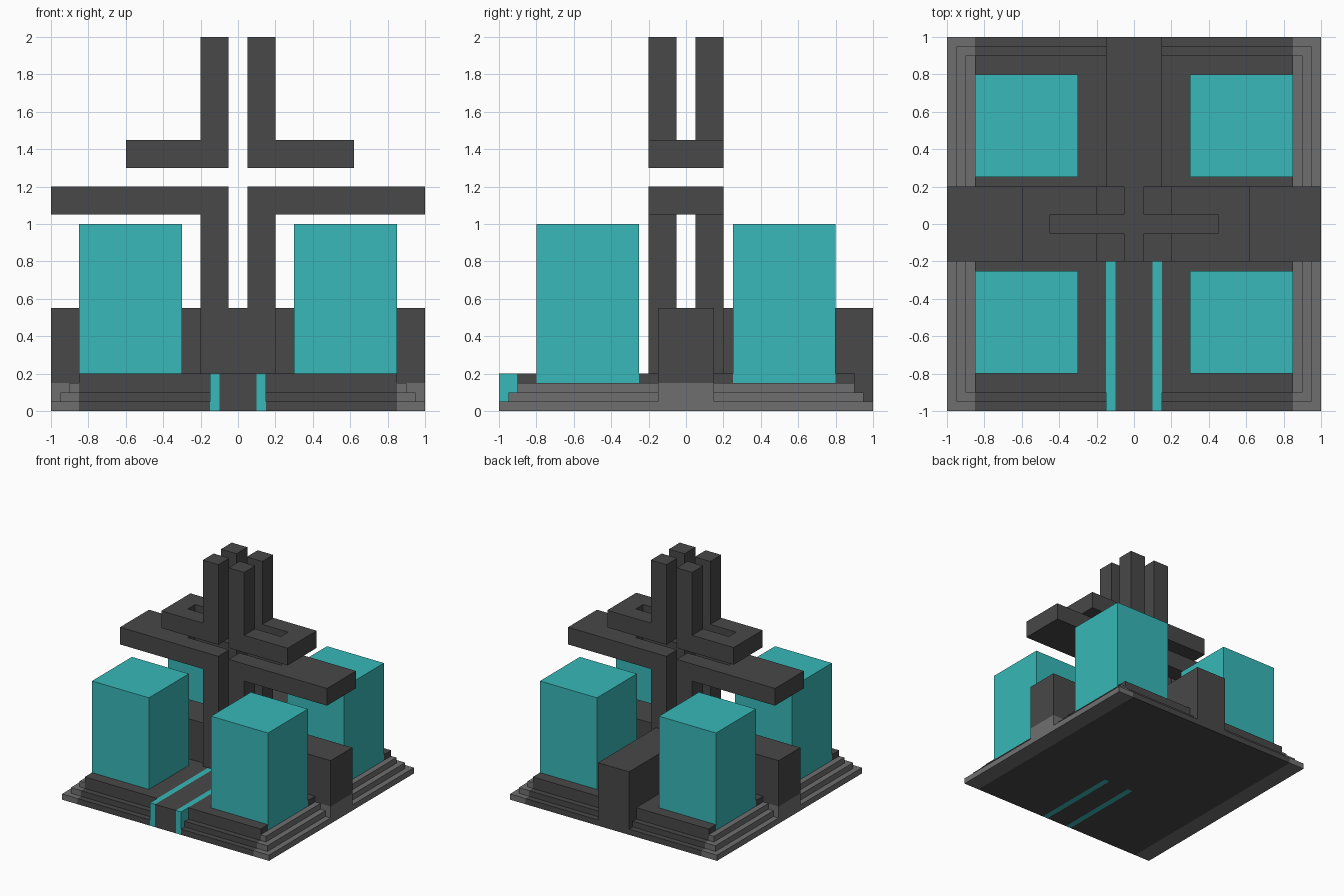
import bpy, bmesh

cube = bpy.data.objects.get("Cube")
if cube:
    bpy.data.objects.remove(cube, do_unlink=True)


def material(name, rgb):
    m = bpy.data.materials.new(name)
    m.use_nodes = True
    color = (*rgb, 1.0)
    m.diffuse_color = color
    bsdf = next(n for n in m.node_tree.nodes if n.type == 'BSDF_PRINCIPLED')
    bsdf.inputs["Base Color"].default_value = color
    return m


DARK = material("dark_grey", (0.065, 0.065, 0.065))
LIGHT = material("light_grey", (0.159, 0.159, 0.159))
TEAL = material("teal", (0.04, 0.479, 0.479))


def prism(name, outline, z0, z1, mat):
    """Extrude a plan outline from z0 up to z1."""
    bm = bmesh.new()
    face = bm.faces.new([bm.verts.new((x, y, z0)) for x, y in outline])
    ext = bmesh.ops.extrude_face_region(bm, geom=[face], use_keep_orig=True)
    top = [v for v in ext["geom"] if isinstance(v, bmesh.types.BMVert)]
    bmesh.ops.translate(bm, verts=top, vec=(0, 0, z1 - z0))
    bmesh.ops.recalc_face_normals(bm, faces=bm.faces[:])
    mesh = bpy.data.meshes.new(name)
    bm.to_mesh(mesh)
    bm.free()
    mesh.materials.append(mat)
    ob = bpy.data.objects.new(name, mesh)
    bpy.context.collection.objects.link(ob)
    return ob


def box(name, x0, x1, y0, y1, z0, z1, mat):
    return prism(name, [(x0, y0), (x1, y0), (x1, y1), (x0, y1)], z0, z1, mat)


for side, s in (("left", 1), ("right", -1)):
    # Stepped base: dark middle with light outer strips
    for i, half in enumerate((1.0, 0.95, 0.9)):
        z0, z1 = i * 0.05, (i + 1) * 0.05
        box(f"{side}_step_{i + 1}", s * 0.15, s * 0.85, -half, half, z0, z1, DARK)
        box(f"{side}_step_edge_{i + 1}", s * 0.85, s * half, -half, half, z0, z1, LIGHT)

    # Top terrace, laid around the tower footings
    box(f"{side}_terrace_inner", s * 0.15, s * 0.3, -0.9, 0.9, 0.15, 0.2, DARK)
    for part, y0, y1 in (("front", -0.9, -0.8), ("middle", -0.25, 0.25), ("back", 0.8, 0.9)):
        box(f"{side}_terrace_{part}", s * 0.3, s * 0.85, y0, y1, 0.15, 0.2, DARK)

    # Side wall on a light footing
    box(f"{side}_wall_footing", s * 0.85, s * 1.0, -0.15, 0.15, 0, 0.15, LIGHT)
    box(f"{side}_wall", s * 0.15, s * 1.0, -0.15, 0.15, 0.15, 0.55, DARK)

    # Corner towers and central posts
    for end, t in (("front", -1), ("back", 1)):
        box(f"{end}_{side}_tower", s * 0.3, s * 0.85, t * 0.25, t * 0.8, 0.15, 1.0, TEAL)
        for level, z0, z1 in (("lower", 0.55, 1.05), ("upper", 1.45, 2.0)):
            box(f"{level}_{end}_{side}_post", s * 0.05, s * 0.2,
                t * 0.05, t * 0.2, z0, z1, DARK)

    # Slotted arms joining each pair of posts
    upper_reach = 0.62 if s > 0 else 0.6
    for level, reach, z0 in (("lower", 1.0, 1.05), ("upper", upper_reach, 1.3)):
        plan = [(0.05, -0.2), (reach, -0.2), (reach, 0.2), (0.05, 0.2),
                (0.05, 0.05), (0.45, 0.05), (0.45, -0.05), (0.05, -0.05)]
        prism(f"{level}_{side}_arm", [(s * x, y) for x, y in plan], z0, z0 + 0.15, DARK)

    # Inlaid stripe along the front path
    box(f"{side}_path_stripe", s * 0.1, s * 0.15, -1.0, -0.2, 0, 0.2, TEAL)

# Central core, back wall and front path
box("core_block", -0.2, 0.2, -0.2, 0.2, 0, 0.55, DARK)
box("back_wall", -0.15, 0.15, 0.2, 1.0, 0, 0.55, DARK)
box("front_path", -0.1, 0.1, -1.0, -0.2, 0, 0.2, DARK)
